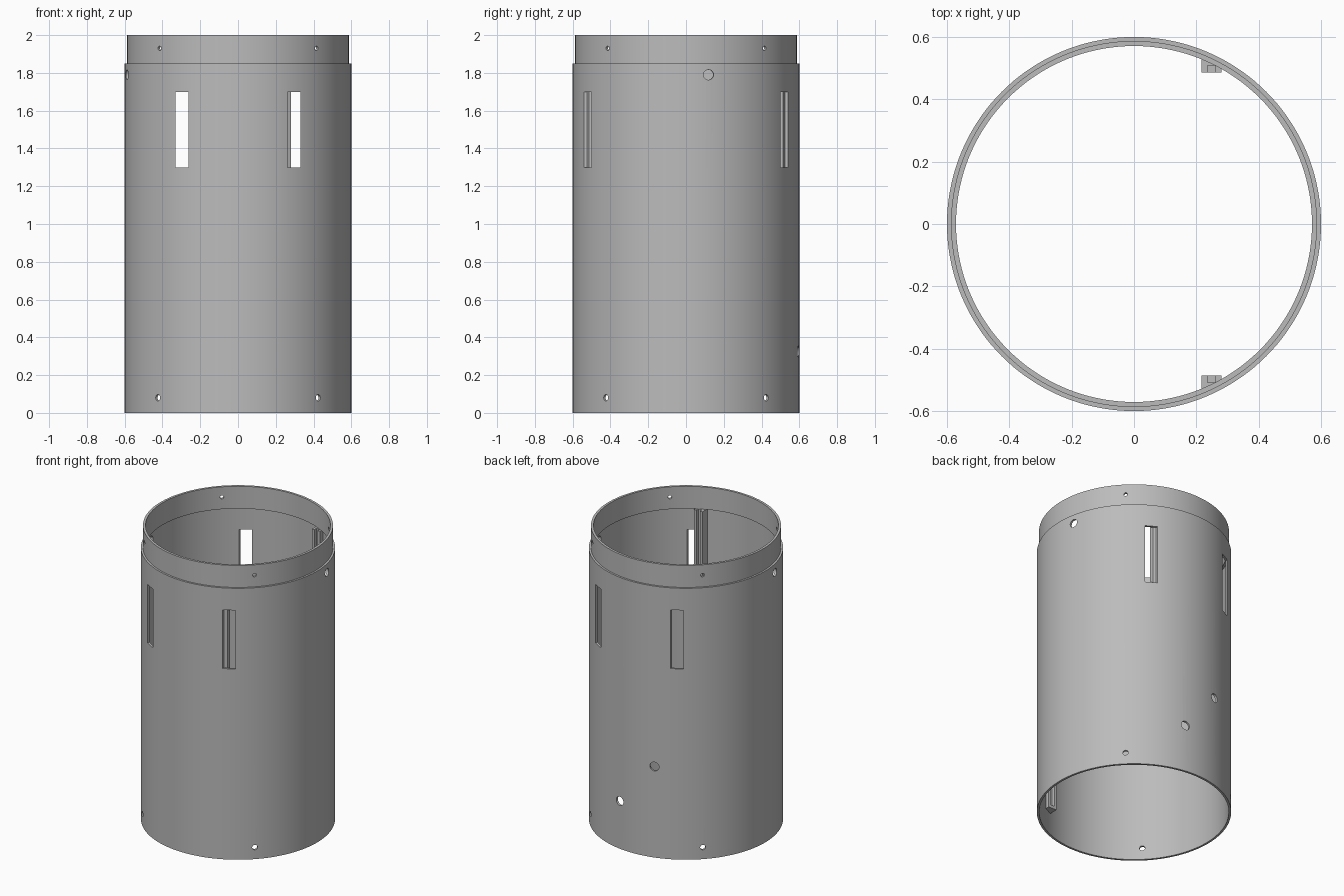
import bpy, bmesh, math
from mathutils import Matrix, Vector

if "Cube" in bpy.data.objects:
    bpy.data.objects.remove(bpy.data.objects["Cube"])

metal = bpy.data.materials.new("plain grey")
metal.diffuse_color = (0.5, 0.5, 0.5, 1)
metal.use_nodes = True
metal.node_tree.nodes["Principled BSDF"].inputs["Base Color"].default_value = metal.diffuse_color


def make(name, bm):
    bmesh.ops.recalc_face_normals(bm, faces=bm.faces[:])
    me = bpy.data.meshes.new(name)
    bm.to_mesh(me)
    bm.free()
    me.materials.append(metal)
    ob = bpy.data.objects.new(name, me)
    bpy.context.scene.collection.objects.link(ob)
    return ob


# Tube with a narrower collar on top, as one closed revolved profile
R, COLLAR_R, TUBE_IN, COLLAR_IN = 0.6, 0.587, 0.5855, 0.571
profile = [(TUBE_IN, 0), (R, 0), (R, 1.85), (COLLAR_R, 1.85), (COLLAR_R, 2),
           (COLLAR_IN, 2), (COLLAR_IN, 1.848), (TUBE_IN, 1.848)]
N = 144
bm = bmesh.new()
rings = []
for i in range(N):
    a = 2 * math.pi * i / N
    rings.append([bm.verts.new((r * math.cos(a), r * math.sin(a), z)) for r, z in profile])
for i in range(N):
    p, q = rings[i], rings[(i + 1) % N]
    for j in range(len(profile)):
        k = (j + 1) % len(profile)
        bm.faces.new((p[j], q[j], q[k], p[k]))
tube = make("tube", bm)

# Cutters: four tall slots and radial round holes
cut = bmesh.new()
for sx in (-1, 1):
    for sy in (-1, 1):
        bmesh.ops.create_cube(cut, size=1, matrix=Matrix.Translation((sx * 0.297, sy * 0.53, 1.5))
                              @ Matrix.Diagonal((0.069, 0.16, 0.4, 1)))


def hole(angle, z, r):
    a = math.radians(angle)
    d = Vector((math.cos(a), math.sin(a), 0))
    m = Matrix.Translation(d * 0.59 + Vector((0, 0, z))) @ d.to_track_quat('Z', 'Y').to_matrix().to_4x4()
    bmesh.ops.create_cone(cut, cap_ends=True, segments=24, radius1=r, radius2=r, depth=0.14, matrix=m)


for ang in (45, 135, 225, 315):
    hole(ang, 1.93, 0.012)      # collar screw holes
    hole(ang, 0.08, 0.017)      # base screw holes
for ang in (11.5, 191.5):
    hole(ang, 1.79, 0.027)      # upper side holes
hole(106, 0.62, 0.03)           # rear holes
hole(82, 0.325, 0.03)
cutter = make("hole_cutter", cut)
mod = tube.modifiers.new("holes", 'BOOLEAN')
mod.object = cutter
mod.operation = 'DIFFERENCE'
mod.solver = 'EXACT'
bpy.context.view_layer.objects.active = tube
tube.select_set(True)
bpy.ops.object.modifier_apply(modifier="holes")
bpy.data.objects.remove(cutter)
bpy.ops.object.shade_smooth_by_angle(angle=math.radians(30))


# Grooved guide rails inside the wall, front and back
def wall(x):
    return math.sqrt(0.586 ** 2 - x * x)


def rail(name, side):
    x0, x1, x2, x3, y, g = 0.217, 0.235, 0.26, 0.28, 0.486, 0.508
    section = [(x0, wall(x0)), (x0, y), (x1, y), (x1, g), (x2, g), (x2, y), (x3, y), (x3, wall(x3))]
    stop = [(x1, g), (x1, y), (x2, y), (x2, g)]
    b = bmesh.new()
    for pts, z0, z1 in ((section, 0.15, 1.848), (stop, 0.15, 0.17)):
        f = b.faces.new([b.verts.new((px, side * py, z0)) for px, py in pts])
        ext = bmesh.ops.extrude_face_region(b, geom=[f], use_keep_orig=True)["geom"]
        bmesh.ops.translate(b, vec=(0, 0, z1 - z0),
                            verts=[v for v in ext if isinstance(v, bmesh.types.BMVert)])
    make(name, b)


rail("front_rail", -1)
rail("back_rail", 1)
